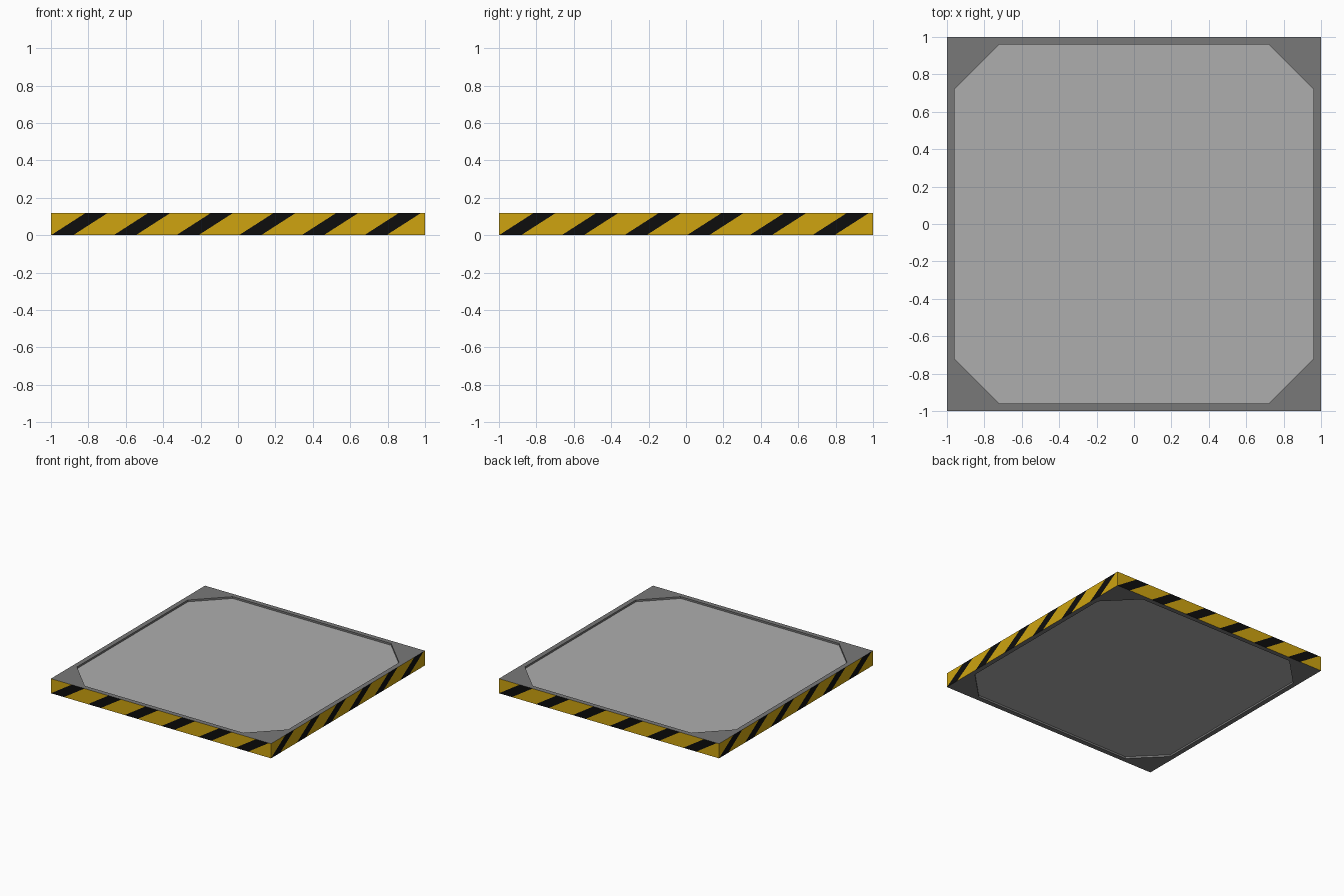
import bpy, bmesh
from mathutils import Matrix, Vector

if "Cube" in bpy.data.objects:
    bpy.data.objects.remove(bpy.data.objects["Cube"])

H = 0.12                      # slab thickness
DEPTH = 0.015                 # panel recess
A, B = 0.96, 0.72             # octagon half width / half flat length
PERIOD, STRIPE, SLANT = 0.335, 0.118, 0.187


def material(name, rgb):
    m = bpy.data.materials.new(name)
    m.diffuse_color = (*rgb, 1)
    m.use_nodes = True
    m.node_tree.nodes["Principled BSDF"].inputs["Base Color"].default_value = m.diffuse_color
    return m


FRAME = material("dark grey", (0.19, 0.19, 0.19))
PANEL = material("light grey", (0.42, 0.42, 0.42))
YELLOW = material("hazard yellow", (0.62, 0.37, 0.005))
BLACK = material("black", (0.004, 0.004, 0.004))


def finish(bm, name, mats):
    bmesh.ops.remove_doubles(bm, verts=bm.verts, dist=1e-5)
    me = bpy.data.meshes.new(name)
    bm.to_mesh(me)
    bm.free()
    for m in mats:
        me.materials.append(m)
    ob = bpy.data.objects.new(name, me)
    bpy.context.collection.objects.link(ob)


def face(bm, pts, turn, flip=False):
    # flip mirrors the face from the top of the slab to the underside
    if flip:
        pts = [(x, y, H - z) for x, y, z in reversed(pts)]
    rot = Matrix.Rotation(turn * 1.5707963268, 3, 'Z')
    return bm.faces.new([bm.verts.new(rot @ Vector(p)) for p in pts])


# Frame: rim, corner gussets and recess walls, on top and underneath
bm = bmesh.new()
for flip in (False, True):
    for t in range(4):
        face(bm, [(-1, -1, H), (1, -1, H), (B, -A, H), (-B, -A, H)], t, flip)
        face(bm, [(1, -1, H), (A, -B, H), (B, -A, H)], t, flip)
        for p, q in (((B, -A), (-B, -A)), ((A, -B), (B, -A))):
            face(bm, [(*p, H - DEPTH), (*q, H - DEPTH), (*q, H), (*p, H)], t, flip)
finish(bm, "frame", [FRAME])

# Recessed octagonal panels
octagon = [(-B, -A), (B, -A), (A, -B), (A, B), (B, A), (-B, A), (-A, B), (-A, -B)]
for name, flip in (("top_panel", False), ("bottom_panel", True)):
    bm = bmesh.new()
    face(bm, [(x, y, H - DEPTH) for x, y in octagon], 0, flip)
    finish(bm, name, [PANEL])

# Striped edge bands: each side is cut along the slanted stripe borders
for t, name in enumerate(("front_band", "right_band", "back_band", "left_band")):
    bm = bmesh.new()
    face(bm, [(-1, -1, 0), (1, -1, 0), (1, -1, H), (-1, -1, H)], 0)
    for k in range(6):
        for off in (0, STRIPE):
            bmesh.ops.bisect_plane(bm, geom=bm.verts[:] + bm.edges[:] + bm.faces[:],
                                   plane_co=(-1 + k * PERIOD + off, -1, 0),
                                   plane_no=(H, 0, -SLANT), dist=1e-6)
    for f in bm.faces:
        c = f.calc_center_median()
        u = c.x + 1 - c.z * SLANT / H
        f.material_index = int(u > 0 and u % PERIOD < STRIPE)
    bmesh.ops.rotate(bm, verts=bm.verts, cent=(0, 0, 0),
                     matrix=Matrix.Rotation(t * 1.5707963268, 3, 'Z'))
    finish(bm, name, [YELLOW, BLACK])
